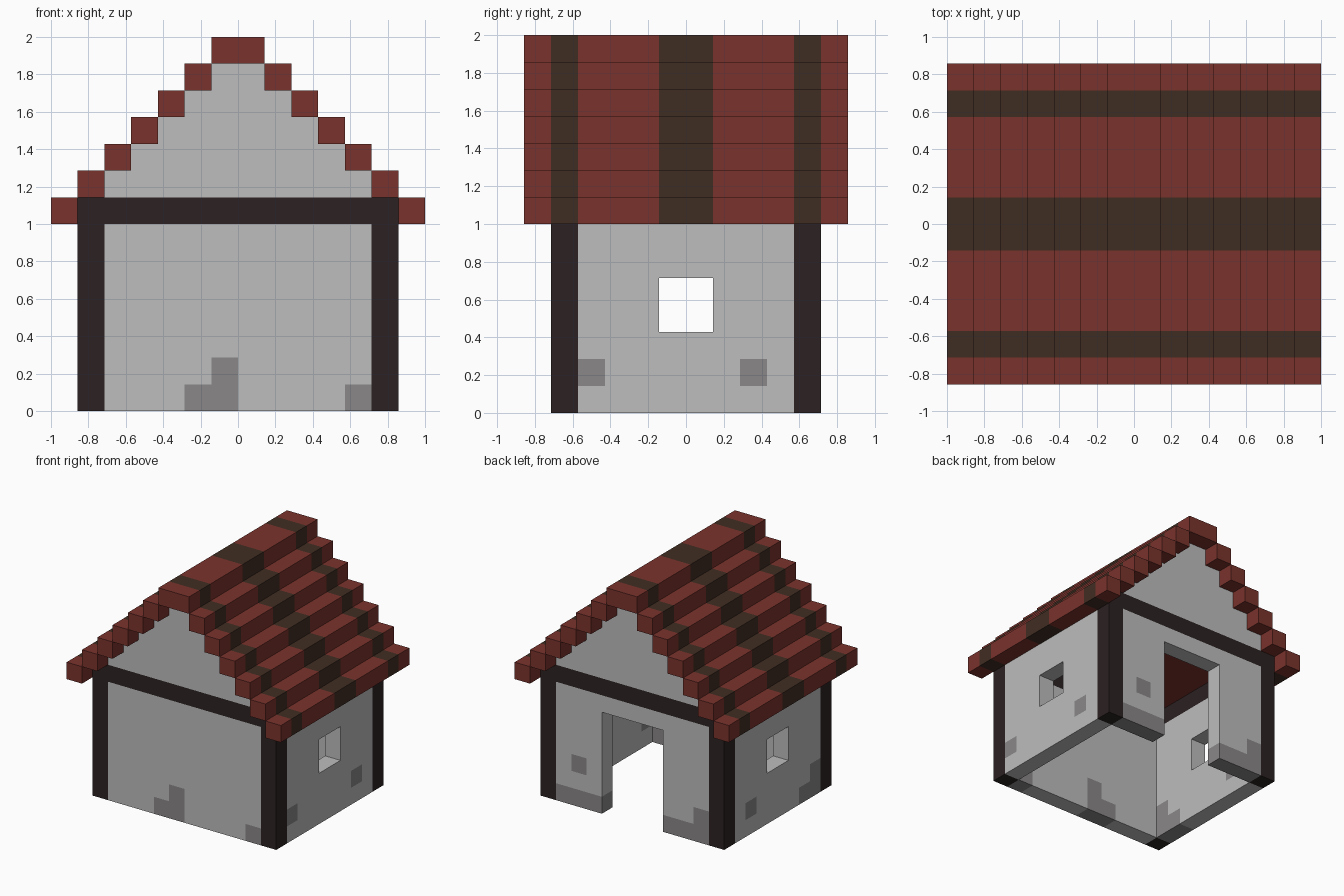
import bpy
import bmesh
from itertools import product

if "Cube" in bpy.data.objects:
    bpy.data.objects.remove(bpy.data.objects["Cube"], do_unlink=True)

U = 1 / 7  # edge of one building block


def material(name, rgb):
    m = bpy.data.materials.new(name)
    m.use_nodes = True
    m.diffuse_color = (*rgb, 1)
    bsdf = m.node_tree.nodes["Principled BSDF"]
    bsdf.inputs["Base Color"].default_value = (*rgb, 1)
    bsdf.inputs["Roughness"].default_value = 0.9
    return m


plaster = material("pale plaster", (0.509, 0.509, 0.509))
stone = material("grey stone", (0.254, 0.242, 0.242))
timber = material("dark timber", (0.025, 0.016, 0.016))
tile = material("red tile", (0.195, 0.033, 0.026))
batten = material("brown batten", (0.051, 0.026, 0.016))


def box(x0, x1, y0, y1, z0, z1):
    """Block cells filling a box given in block units."""
    return set(product(range(x0, x1), range(y0, y1), range(z0, z1)))


def mirror_x(cells):
    return cells | {(-x - 1, y, z) for x, y, z in cells}


def mirror_y(cells):
    return cells | {(x, -y - 1, z) for x, y, z in cells}


# Timber frame: corner posts and a ring of beams
posts = mirror_y(mirror_x(box(5, 6, 4, 5, 0, 7)))
end_beams = mirror_y(box(-6, 6, 4, 5, 7, 8))
side_beams = mirror_x(box(5, 6, -4, 4, 7, 8))

# Walls with a doorway at the back and a window on each side
front_wall = box(-5, 5, -5, -4, 0, 7)
back_wall = box(-5, 5, 4, 5, 0, 7) - box(-2, 2, 4, 5, 0, 6)
left_wall = box(5, 6, -4, 4, 0, 7) - box(5, 6, -1, 1, 3, 5)
right_wall = box(-6, -5, -4, 4, 0, 7) - box(-6, -5, -1, 1, 3, 5)

# Bare stones showing through the plaster
stones = (
    box(-2, 0, -5, -4, 0, 1) | box(-1, 0, -5, -4, 1, 2) | box(4, 5, -5, -4, 0, 1)
    | mirror_x(box(2, 5, 4, 5, 0, 1)) | {(-5, 4, 1), (3, 4, 2)}
    | {(5, -4, 1), (5, 2, 1), (-6, 2, 1)}
    | {(-6, -4, 0), (-6, -4, 1), (-6, -3, 0)}
)

# Stepped roof, gables and ceiling
roof = box(-1, 1, -6, 6, 13, 14)
gables = set()
for step in range(6):
    roof |= mirror_x(box(6 - step, 7 - step, -6, 6, 7 + step, 8 + step))
for step in range(5):
    gables |= mirror_y(box(step - 5, 5 - step, 4, 5, 8 + step, 9 + step))
ceiling = box(-5, 5, -4, 4, 8, 9)


def wall_colour(cell):
    return 1 if cell in stones else 0


def roof_colour(cell):
    y = cell[1]
    return 1 if y in (-5, -1, 0, 4) else 0


def plain(cell):
    return 0


parts = [
    ("corner_posts", posts, [timber], plain),
    ("end_beams", end_beams, [timber], plain),
    ("side_beams", side_beams, [timber], plain),
    ("front_wall", front_wall, [plaster, stone], wall_colour),
    ("back_wall", back_wall, [plaster, stone], wall_colour),
    ("left_wall", left_wall, [plaster, stone], wall_colour),
    ("right_wall", right_wall, [plaster, stone], wall_colour),
    ("gables", gables, [plaster], plain),
    ("ceiling", ceiling, [tile], plain),
    ("roof", roof, [tile, batten], roof_colour),
]
solid = set().union(*(part[1] for part in parts))


def build(name, cells, mats, colour):
    """Make the exposed block faces of one part, coloured by a rule."""
    bm = bmesh.new()
    verts = {}
    for cell in sorted(cells):
        for axis, side in product(range(3), (0, 1)):
            near = list(cell)
            near[axis] += 2 * side - 1
            if tuple(near) in solid:
                continue
            ring = []
            for a, b in ((0, 0), (1, 0), (1, 1), (0, 1)):
                p = list(cell)
                p[axis] += side
                p[(axis + 1) % 3] += a
                p[(axis + 2) % 3] += b
                p = tuple(p)
                if p not in verts:
                    verts[p] = bm.verts.new([c * U for c in p])
                ring.append(verts[p])
            face = bm.faces.new(ring if side else ring[::-1])
            face.material_index = colour(cell)
    mesh = bpy.data.meshes.new(name)
    bm.to_mesh(mesh)
    bm.free()
    for m in mats:
        mesh.materials.append(m)
    obj = bpy.data.objects.new(name, mesh)
    bpy.context.collection.objects.link(obj)


for part in parts:
    build(*part)
